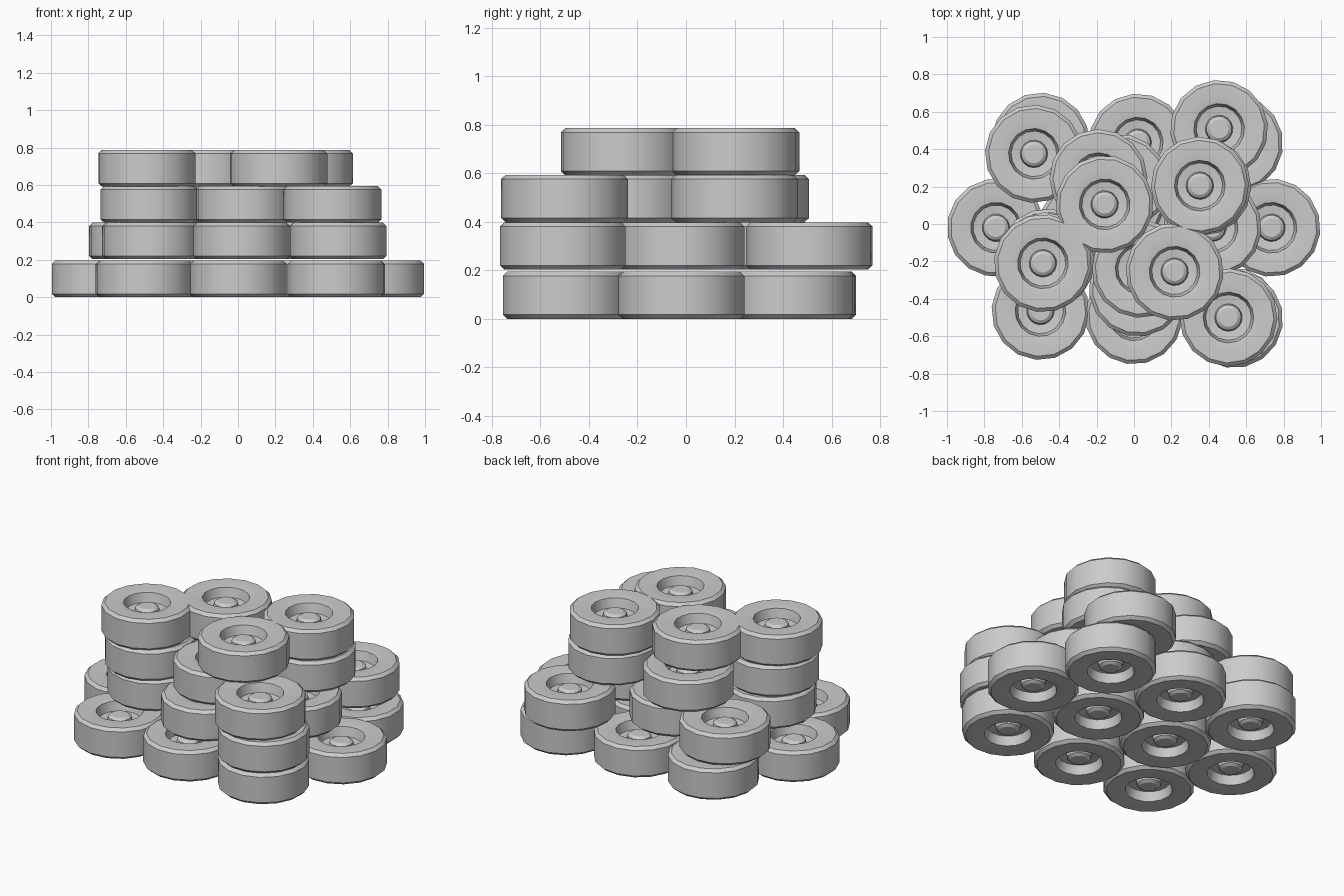
import bpy, math, random

if "Cube" in bpy.data.objects:
    bpy.data.objects.remove(bpy.data.objects["Cube"])

random.seed(4)
SIDES = 16
HALF = 0.0975

# half cross-section of a wheel: radius, height above the mid plane
HALF_PROFILE = [(0.05, 0.072), (0.068, 0.06), (0.074, 0.03), (0.122, 0.036),
                (0.136, 0.092), (0.17, HALF), (0.243, HALF), (0.262, 0.08)]
PROFILE = HALF_PROFILE + [(r, -z) for r, z in reversed(HALF_PROFILE)]


def make_wheel_mesh():
    verts, faces = [], []
    for r, z in PROFILE:
        for i in range(SIDES):
            a = 2 * math.pi * i / SIDES
            verts.append((r * math.cos(a), r * math.sin(a), z))
    for k in range(len(PROFILE) - 1):
        for i in range(SIDES):
            j = (i + 1) % SIDES
            a, b = k * SIDES, (k + 1) * SIDES
            faces.append((a + i, b + i, b + j, a + j))
    # hub caps on both sides
    last = (len(PROFILE) - 1) * SIDES
    faces.append(tuple(range(SIDES)))
    faces.append(tuple(last + i for i in reversed(range(SIDES))))
    mesh = bpy.data.meshes.new("wheel")
    mesh.from_pydata(verts, [], faces)
    mesh.update()
    return mesh


# layers of the pile: base height and wheel centres
LAYERS = [
    (0.0, [(-0.5, -0.465), (0.0, -0.488), (0.525, -0.495),
           (-0.738, -0.02), (-0.25, -0.02), (0.25, -0.02), (0.735, -0.02),
           (-0.5, 0.44), (0.02, 0.435), (0.535, 0.43)]),
    (0.203, [(0.535, -0.508), (0.02, -0.34), (-0.465, -0.18), (0.42, -0.02),
             (-0.08, 0.22), (-0.535, 0.375), (0.455, 0.508)]),
    (0.398, [(0.505, -0.5), (0.035, -0.24), (-0.472, -0.2),
             (0.365, 0.2), (-0.19, 0.245)]),
    (0.591, [(0.217, -0.255), (-0.487, -0.21), (0.352, 0.205), (-0.157, 0.105)]),
]

wheel = make_wheel_mesh()
for n, (base, centres) in enumerate(LAYERS, 1):
    for x, y in centres:
        ob = bpy.data.objects.new(f"wheel_layer_{n}", wheel)
        ob.location = (x, y, base + HALF)
        ob.rotation_euler.z = random.uniform(0, 2 * math.pi)
        bpy.context.collection.objects.link(ob)

# smooth tread, sharp shoulders (mesh is shared by all wheels)
bpy.context.view_layer.objects.active = ob
ob.select_set(True)
bpy.ops.object.shade_smooth_by_angle(angle=math.radians(30))
